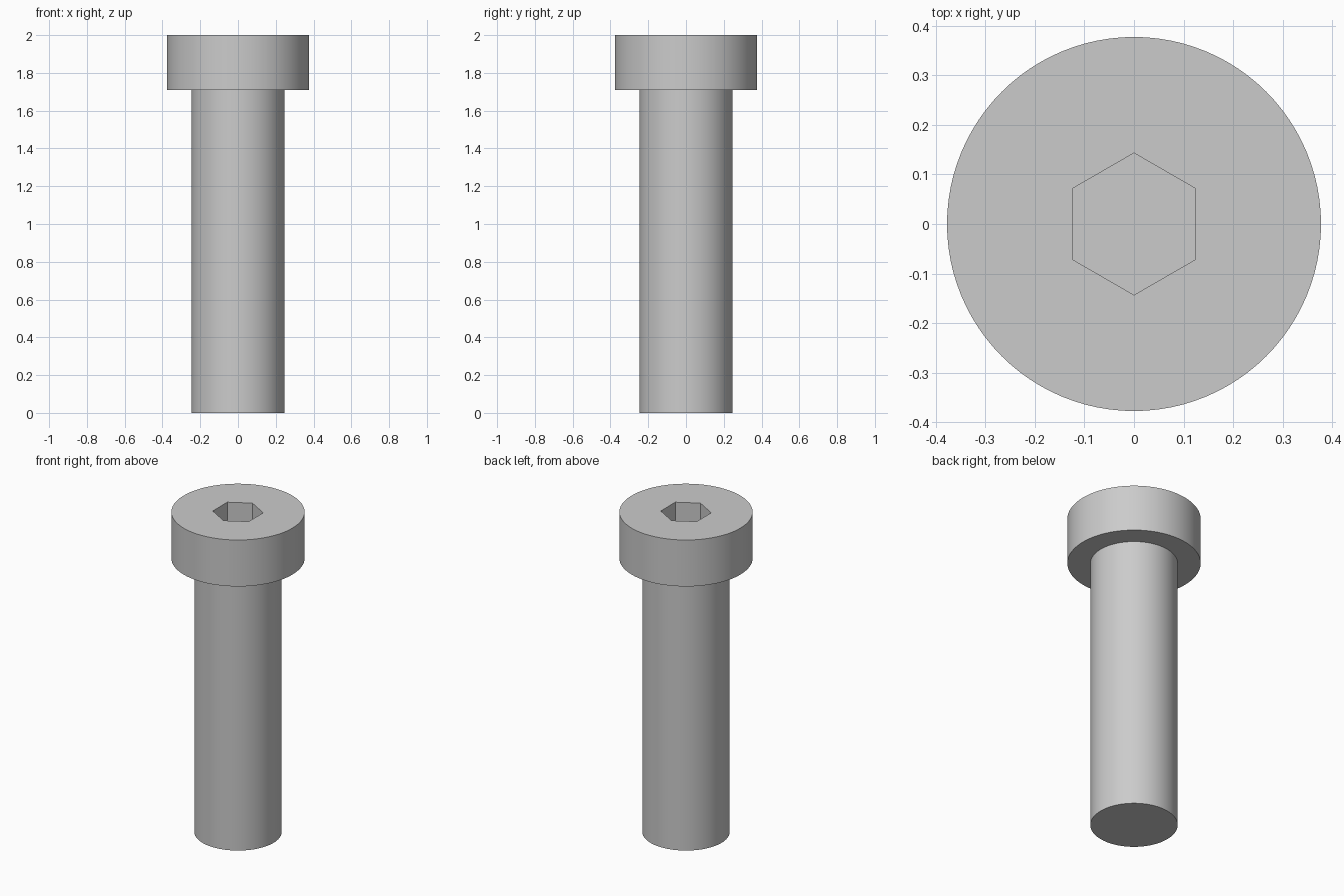
import bpy
import bmesh
from math import sin, cos, pi, radians

SHAFT_R, HEAD_R, SOCKET_R = 0.247, 0.377, 0.143
HEAD_BOTTOM, TOP, SOCKET_DEPTH = 1.71, 2.0, 0.15

if "Cube" in bpy.data.objects:
    bpy.data.objects.remove(bpy.data.objects["Cube"])

steel = bpy.data.materials.new("grey steel")
steel.use_nodes = True
grey = (0.6, 0.6, 0.6, 1)
steel.diffuse_color = grey
steel.node_tree.nodes["Principled BSDF"].inputs["Base Color"].default_value = grey


def stacked_rings(name, profile, sides):
    """Closed solid through rings of (radius, height), one corner on +y."""
    bm = bmesh.new()
    angles = [pi / 2 + 2 * pi * i / sides for i in range(sides)]
    rings = [[bm.verts.new((r * cos(a), r * sin(a), z)) for a in angles]
             for r, z in profile]
    bm.faces.new(rings[0][::-1])
    bm.faces.new(rings[-1])
    for low, high in zip(rings, rings[1:]):
        for i in range(sides):
            j = (i + 1) % sides
            bm.faces.new((low[i], low[j], high[j], high[i]))
    mesh = bpy.data.meshes.new(name)
    bm.to_mesh(mesh)
    bm.free()
    mesh.materials.append(steel)
    obj = bpy.data.objects.new(name, mesh)
    bpy.context.collection.objects.link(obj)
    return obj


# Shaft and cylindrical head
bolt = stacked_rings("bolt", [(SHAFT_R, 0), (SHAFT_R, HEAD_BOTTOM),
                              (HEAD_R, HEAD_BOTTOM), (HEAD_R, TOP)], 96)

# Hexagonal socket cut into the head
cutter = stacked_rings("socket_cutter", [(SOCKET_R, TOP - SOCKET_DEPTH),
                                         (SOCKET_R, TOP + 0.1)], 6)
cutter.hide_render = True
cut = bolt.modifiers.new("socket", 'BOOLEAN')
cut.operation = 'DIFFERENCE'
cut.solver = 'EXACT'
cut.object = cutter

bpy.ops.object.select_all(action='DESELECT')
bolt.select_set(True)
bpy.context.view_layer.objects.active = bolt
bpy.ops.object.modifier_apply(modifier=cut.name)
bpy.data.objects.remove(cutter)

# Smooth round walls with crisp rims
bpy.ops.object.shade_smooth_by_angle(angle=radians(30))
